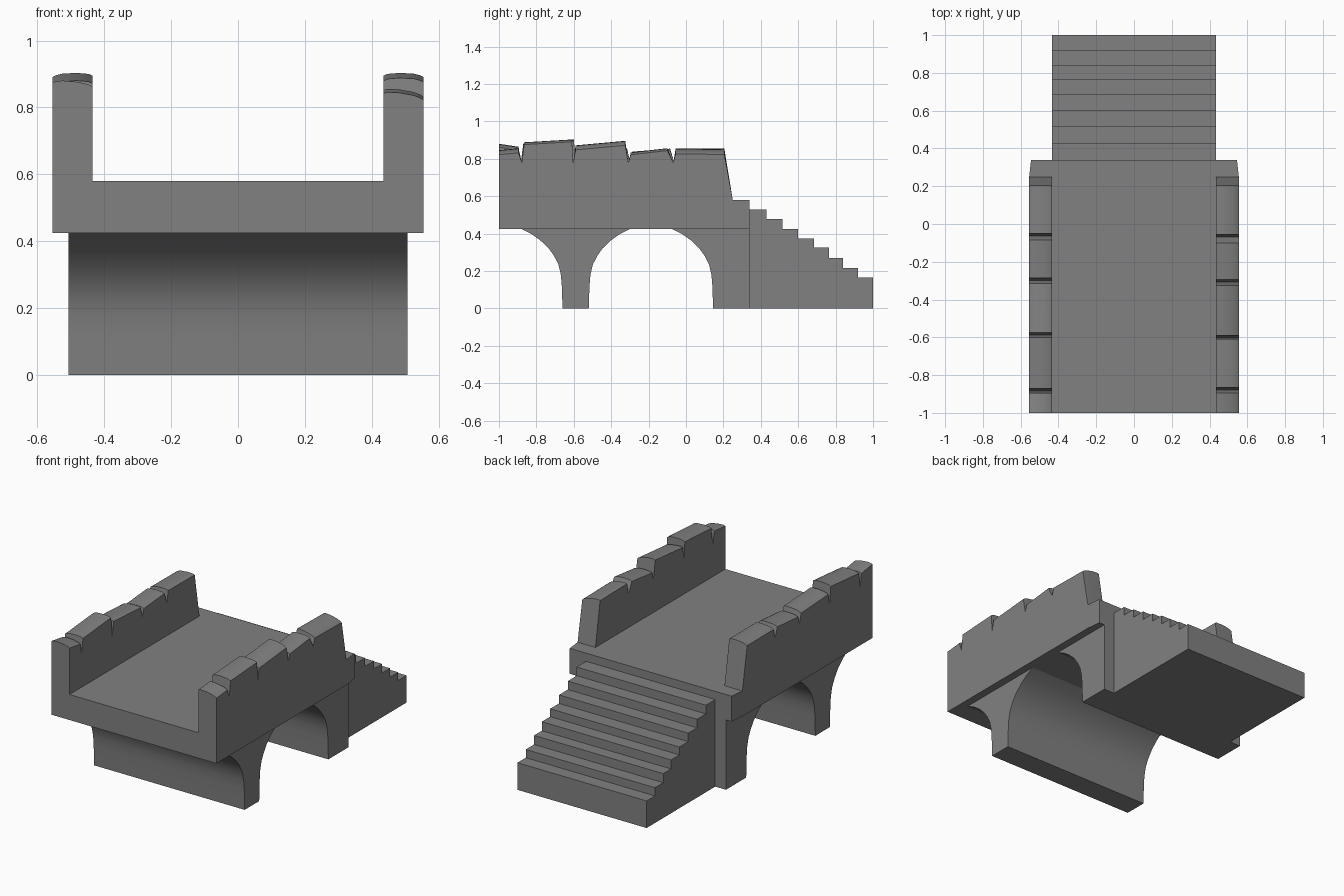
import bpy, bmesh, math

if "Cube" in bpy.data.objects:
    bpy.data.objects.remove(bpy.data.objects["Cube"])

stone = bpy.data.materials.new("grey stone")
stone.diffuse_color = (0.22, 0.22, 0.22, 1)
stone.use_nodes = True
stone.node_tree.nodes["Principled BSDF"].inputs["Base Color"].default_value = stone.diffuse_color


def loft(name, rings, smooth=False):
    """Join equal-length closed rings of points and cap both ends."""
    bm = bmesh.new()
    vs = [[bm.verts.new(p) for p in r] for r in rings]
    n = len(rings[0])
    for a, b in zip(vs, vs[1:]):
        for i in range(n):
            j = (i + 1) % n
            bm.faces.new((a[i], a[j], b[j], b[i]))
    bm.faces.new(vs[0][::-1])
    bm.faces.new(vs[-1])
    bmesh.ops.recalc_face_normals(bm, faces=bm.faces)
    me = bpy.data.meshes.new(name)
    bm.to_mesh(me)
    bm.free()
    me.materials.append(stone)
    ob = bpy.data.objects.new(name, me)
    bpy.context.collection.objects.link(ob)
    if smooth:
        bpy.ops.object.select_all(action='DESELECT')
        ob.select_set(True)
        bpy.context.view_layer.objects.active = ob
        bpy.ops.object.shade_smooth_by_angle(angle=math.radians(30))
    return ob


def prism(name, profile, half, smooth=False):
    """Extrude a (y, z) profile across x."""
    return loft(name, [[(x, y, z) for y, z in profile] for x in (-half, half)], smooth)


# Walkway slab between the walls
prism("deck", [(-1, .425), (.34, .425), (.34, .58), (-1, .58)], .435)

# Arch supports: quarter curve flaring from the leg to the deck
flare = [(0, 0), (.004, .12), (.009, .18), (.022, .235), (.045, .28),
         (.075, .322), (.12, .365), (.165, .397), (.22, .425)]
front = [(-.66 - d, z) for d, z in flare] + [(-.52 + d, z) for d, z in reversed(flare)]
prism("front_pier", front, .507, True)
back = [(.145 - d, z) for d, z in flare] + [(.34, .425), (.34, 0)]
prism("back_pier", back, .507, True)

# Staircase
ends = [.43, .515, .6, .685, .765, .84, .92, 1]
tops = [.53, .477, .425, .373, .325, .27, .215, .165]
steps, y0 = [(.34, 0)], .34
for y, z in zip(ends, tops):
    steps += [(y0, z), (y, z)]
    y0 = y
steps.append((1, 0))
prism("stairs", steps, .435)


def wall(name, side, stones):
    """Parapet with worn cap stones: (y start, z, y end, z, outer drop)."""
    rings = []
    for t in (0, .1, .4, .75, .93, 1):          # inner to outer face
        x = .435 + .12 * t
        crown = .010 * (1 - (2 * t - 1) ** 4)
        ring = [(side * x, -1, .425)]
        for i, (ya, za, yb, zb, drop) in enumerate(stones):
            dz = crown - drop * t
            if i:
                ring.append((side * x, ya - .013, .78))   # notch
            ring.append((side * x, ya, za + dz))
            ring.append((side * x, yb, zb + dz))
        xe = x - .010 * t
        ring += [(side * x, .25, .58), (side * xe, .34, .58),
                 (side * xe, .34, .425), (side * x, .25, .425)]
        rings.append(ring)
    loft(name, rings, True)


wall("right_wall", 1, [(-1, .842, -.895, .852, .02), (-.865, .880, -.61, .895, .004),
                       (-.59, .868, -.325, .892, .02), (-.295, .826, -.10, .848, .004),
                       (-.055, .852, .205, .848, .025)])
wall("left_wall", -1, [(-1, .862, -.895, .846, -.012), (-.87, .872, -.60, .895, .004),
                       (-.575, .862, -.315, .848, .01), (-.285, .830, -.085, .846, .004),
                       (-.05, .850, .205, .848, .01)])
